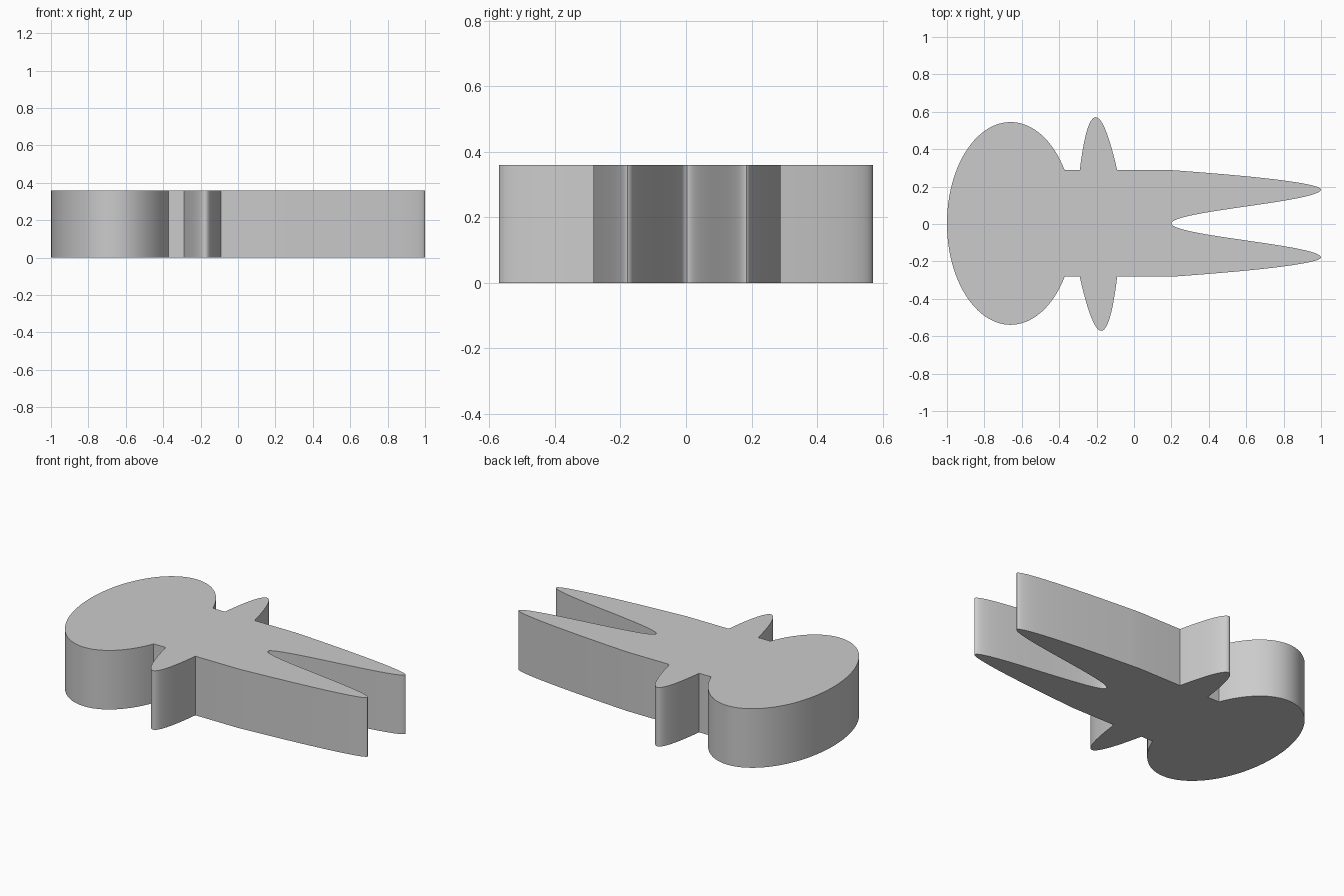
import bpy
import bmesh
from math import sin, cos, pi, asin

if "Cube" in bpy.data.objects:
    bpy.data.objects.remove(bpy.data.objects["Cube"], do_unlink=True)

THICKNESS = 0.36
WAIST = 0.285       # half width of the body
MID = 0.003         # y of the centre line
STEPS = 24


def spread(start, end, count=STEPS):
    return [start + (end - start) * i / count for i in range(count + 1)]


def head_half():
    # Elliptical head, from its far end round to the neck
    rx, ry = 0.34, 0.542
    end = pi - asin(WAIST / ry)
    return [(-0.66 - rx * cos(a), ry * sin(a)) for a in spread(0, end, 40)]


def arm(lean):
    # Narrow rounded arm with its tip leaning sideways
    reach = 0.571 - lean * MID / 0.015 - WAIST
    return [(-0.19 + 0.1 * u - lean * (1 - u * u), WAIST + reach * (1 - u * u))
            for u in spread(-1, 1)]


def leg():
    # Outer edge tapering to the tip, then an S curve back to the crotch
    tip = 0.182
    outer = [(1 - 0.8 * u ** 1.8, tip + (WAIST - tip) * u) for u in spread(1, 0)]
    inner = [(0.6 + 0.4 * cos(pi * u), tip * (1 - u)) for u in spread(0, 1)]
    return outer + inner[1:]


def half_outline(lean, side):
    return [(x, MID + side * y) for x, y in head_half() + arm(lean) + leg()]


# Whole outline: one half forward, the mirrored half back
upper = half_outline(0.015, 1)
lower = half_outline(-0.015, -1)
outline = upper + lower[-2:0:-1]

# Extrude the outline into a thick plate
bm = bmesh.new()
base = bm.faces.new([bm.verts.new((x, y, 0)) for x, y in outline])
top = bmesh.ops.extrude_face_region(bm, geom=[base], use_keep_orig=True)
bmesh.ops.translate(bm, vec=(0, 0, THICKNESS),
                    verts=[v for v in top["geom"] if isinstance(v, bmesh.types.BMVert)])
bmesh.ops.recalc_face_normals(bm, faces=bm.faces)
mesh = bpy.data.meshes.new("figure_plate")
bm.to_mesh(mesh)
bm.free()

plate = bpy.data.objects.new("figure_plate", mesh)
bpy.context.collection.objects.link(plate)

# Plain grey colour
grey = bpy.data.materials.new("plain_grey")
grey.use_nodes = True
colour = (0.6, 0.6, 0.6, 1)
grey.diffuse_color = colour
grey.node_tree.nodes["Principled BSDF"].inputs["Base Color"].default_value = colour
mesh.materials.append(grey)

# Smooth curved walls, keep the rims and corners sharp
bpy.ops.object.select_all(action="DESELECT")
plate.select_set(True)
bpy.context.view_layer.objects.active = plate
bpy.ops.object.shade_smooth_by_angle(angle=pi / 6)
